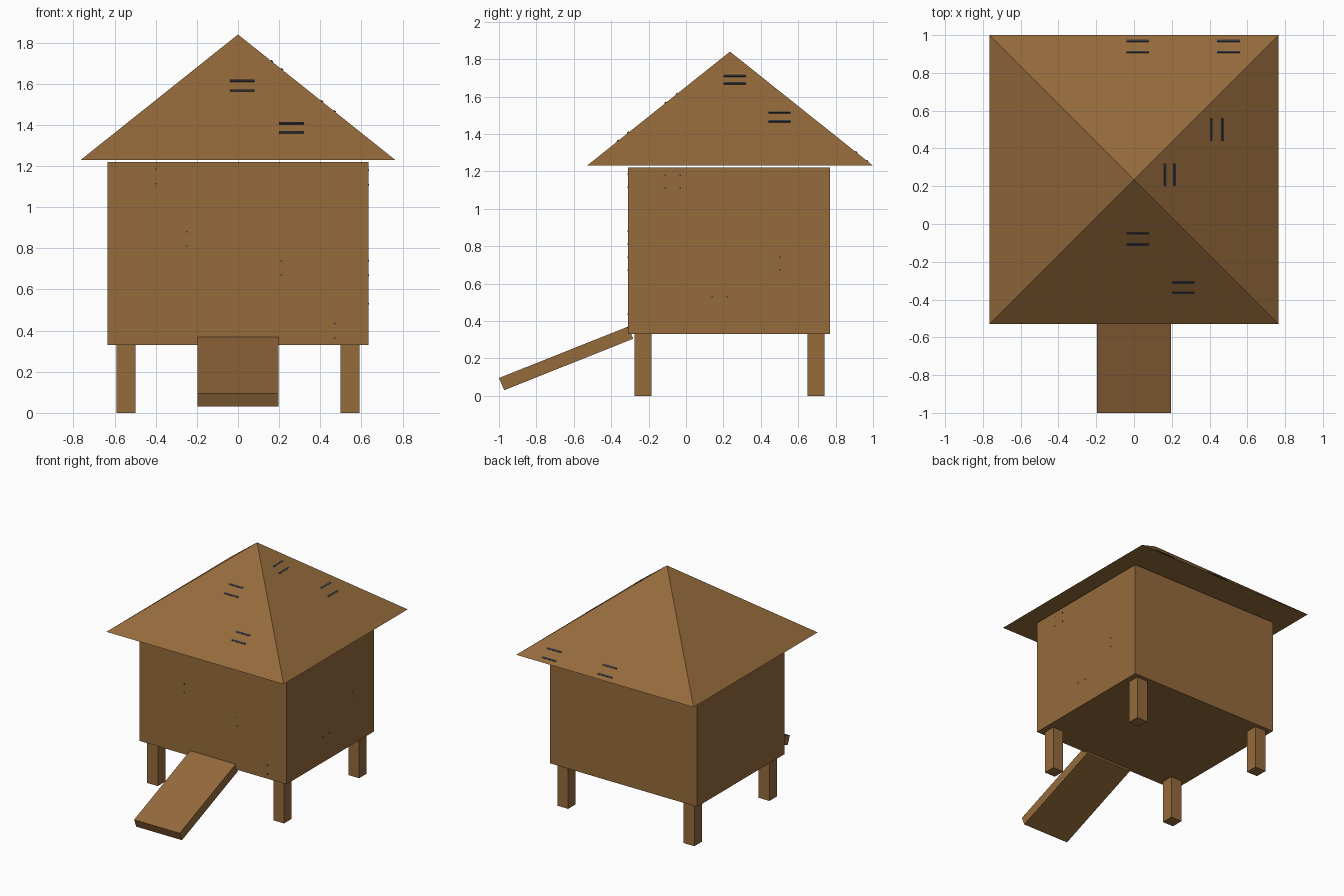
import bpy
import math
from mathutils import Vector

cube = bpy.data.objects.get("Cube")
if cube:
    bpy.data.objects.remove(cube, do_unlink=True)


def make_material(name, colour):
    mat = bpy.data.materials.new(name)
    mat.use_nodes = True
    mat.diffuse_color = colour
    mat.node_tree.nodes["Principled BSDF"].inputs["Base Color"].default_value = colour
    return mat


wood = make_material("brown_wood", (0.30, 0.145, 0.045, 1))
slate = make_material("dark_slate", (0.035, 0.042, 0.055, 1))


def box(name, low, high, mat=wood):
    low, high = Vector(low), Vector(high)
    bpy.ops.mesh.primitive_cube_add(size=1, location=(low + high) / 2)
    obj = bpy.context.object
    obj.name = name
    obj.scale = high - low
    obj.data.materials.append(mat)
    return obj


# House body
FRONT, BACK, SIDE = -0.31, 0.77, 0.635
box("house_body", (-SIDE, FRONT, 0.33), (SIDE, BACK, 1.22))

# Four legs
for side, x in (("right", -0.545), ("left", 0.545)):
    for end, y in (("front", -0.23), ("back", 0.695)):
        box(f"{end}_{side}_leg", (x - 0.046, y - 0.046, 0), (x + 0.046, y + 0.046, 0.335))

# Pyramid roof with closed underside
EAVE, PEAK, HALF, MID = 1.23, 1.84, 0.765, 0.235
bpy.ops.mesh.primitive_cone_add(vertices=4, radius1=HALF * math.sqrt(2), depth=PEAK - EAVE,
                                location=(0, MID, (PEAK + EAVE) / 2),
                                rotation=(0, 0, math.pi / 4))
roof = bpy.context.object
roof.name = "roof"
roof.data.materials.append(wood)

# Sloping entrance ramp, extruded from its side profile
profile = [(-1.0, 0.095), (-0.972, 0.03), (-0.282, 0.305), (-0.31, 0.37)]
verts = [(x, y, z) for x in (-0.197, 0.197) for y, z in profile]
faces = [(0, 3, 2, 1), (4, 5, 6, 7)] + [(i, (i + 1) % 4, (i + 1) % 4 + 4, i + 4) for i in range(4)]
mesh = bpy.data.meshes.new("ramp")
mesh.from_pydata(verts, [], faces)
mesh.materials.append(wood)
ramp = bpy.data.objects.new("ramp", mesh)
bpy.context.collection.objects.link(ramp)

# Short dark battens lying on the roof slopes
slope = (PEAK - EAVE) / HALF
tilt = math.atan(slope)


def batten(name, x, y, along_x):
    reach = abs(y - MID) if along_x else abs(x)
    bar = box(name, (-0.06, -0.006, -0.003), (0.06, 0.006, 0.003), slate)
    bar.location = (x, y, PEAK - slope * reach + 0.002)
    if along_x:
        bar.rotation_euler = (tilt if y < MID else -tilt, 0, 0)
    else:
        bar.rotation_euler = (tilt, 0, math.pi / 2)


for x, rows in ((0.02, (-0.05, -0.11)), (0.26, (-0.31, -0.365)),
                (0.02, (0.97, 0.91)), (0.5, (0.97, 0.91))):
    for y in rows:
        batten("roof_batten", x, y, True)
for y, columns in ((0.26, (0.165, 0.215)), (0.5, (0.41, 0.47))):
    for x in columns:
        batten("side_roof_batten", x, y, False)

# Tiny dark pegs in the front and left walls
R = 0.004
for x, z in ((-0.4, 1.15), (-0.25, 0.845), (0.21, 0.705), (0.47, 0.4)):
    for dz in (-0.035, 0.035):
        box("front_peg", (x - R, FRONT - 0.002, z + dz - R), (x + R, FRONT + 0.002, z + dz + R), slate)
for y, z in ((-0.11, 1.18), (-0.03, 1.18), (-0.11, 1.11), (-0.03, 1.11),
             (0.5, 0.74), (0.5, 0.67), (0.14, 0.53), (0.22, 0.53)):
    box("side_peg", (SIDE - 0.002, y - R, z - R), (SIDE + 0.002, y + R, z + R), slate)
